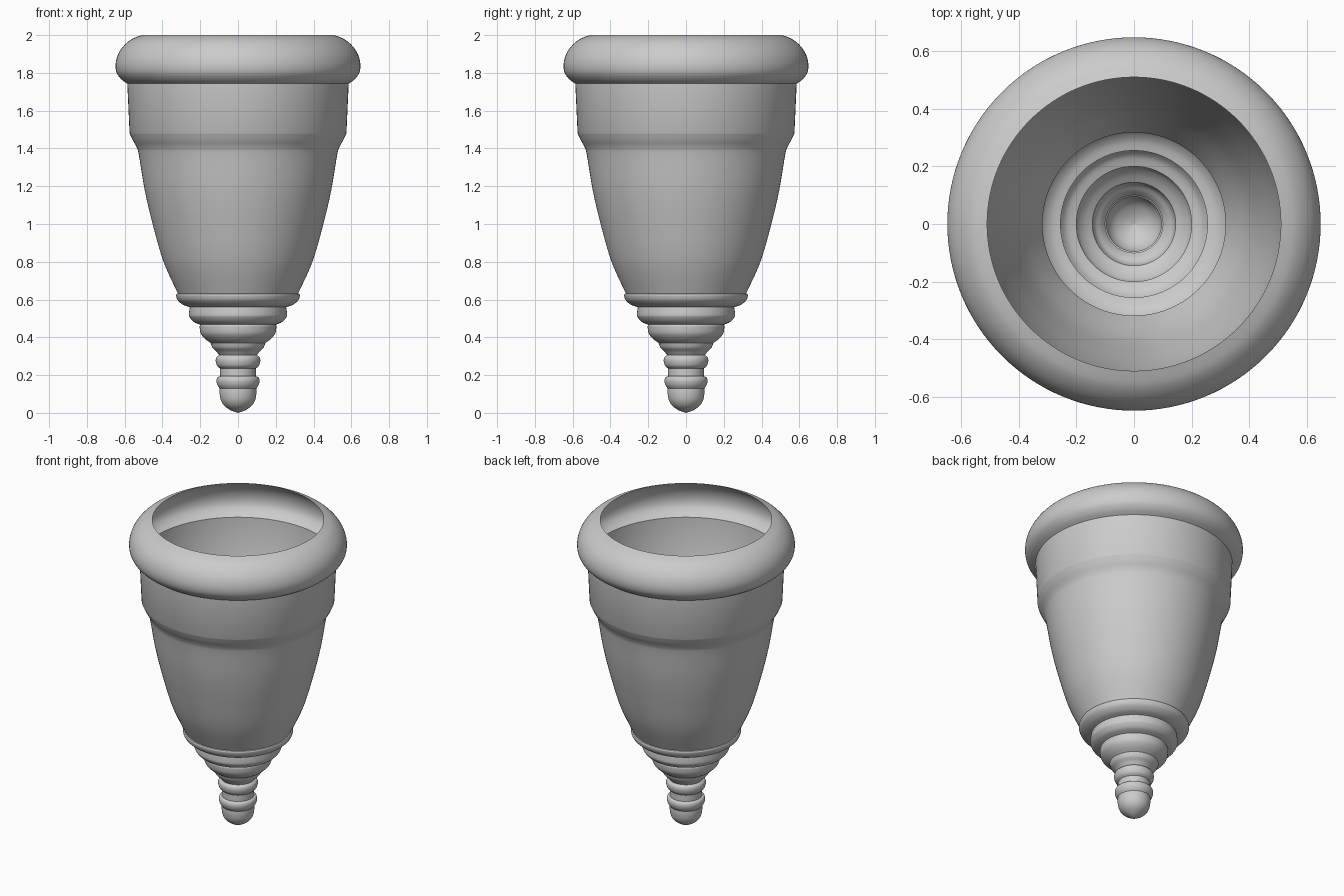
import bpy, bmesh, math

if "Cube" in bpy.data.objects:
    bpy.data.objects.remove(bpy.data.objects["Cube"])

SIDES = 128


def smooth_curve(pts, steps=6):
    """Catmull-Rom curve through (radius, height) points."""
    if len(pts) < 3:
        return list(pts)
    ext = [pts[0]] + list(pts) + [pts[-1]]
    out = []
    for i in range(len(pts) - 1):
        a, b, c, d = ext[i:i + 4]
        for s in range(steps):
            t = s / steps
            out.append(tuple(0.5 * (2 * b[k] + (c[k] - a[k]) * t
                       + (2 * a[k] - 5 * b[k] + 4 * c[k] - d[k]) * t * t
                       + (3 * b[k] - a[k] - 3 * c[k] + d[k]) * t ** 3) for k in (0, 1)))
    return out + [pts[-1]]


def lathe(name, sections):
    """Spin smooth sections (listed bottom to top) around z; corners stay between sections."""
    profile = []
    for sec in sections:
        profile += [p for p in smooth_curve(sec) if not profile or p != profile[-1]]
    bm = bmesh.new()
    rings = []
    for r, z in profile:
        n = 1 if r < 1e-6 else SIDES
        rings.append([bm.verts.new((r * math.cos(2 * math.pi * i / SIDES),
                                    r * math.sin(2 * math.pi * i / SIDES), z)) for i in range(n)])
    for lo, hi in zip(rings, rings[1:]):
        for i in range(SIDES):
            j = (i + 1) % SIDES
            if len(lo) == 1:
                bm.faces.new((lo[0], hi[j], hi[i]))
            else:
                bm.faces.new((lo[i], lo[j], hi[j], hi[i]))
    mesh = bpy.data.meshes.new(name)
    bm.to_mesh(mesh)
    bm.free()
    ob = bpy.data.objects.new(name, mesh)
    bpy.context.collection.objects.link(ob)
    bpy.ops.object.select_all(action='DESELECT')
    ob.select_set(True)
    bpy.context.view_layer.objects.active = ob
    bpy.ops.object.shade_smooth_by_angle(angle=math.radians(35))


# Stem: round tip and two grip beads
lathe("stem", [
    [(0, 0), (0.035, 0.012), (0.07, 0.035), (0.09, 0.065), (0.097, 0.10), (0.097, 0.13)],
    [(0.097, 0.13), (0.109, 0.148), (0.114, 0.17), (0.109, 0.188), (0.095, 0.194)],
    [(0.095, 0.194), (0.095, 0.235)],
    [(0.095, 0.235), (0.111, 0.25), (0.118, 0.275), (0.114, 0.295), (0.10, 0.306)],
])

# Stepped base: stacked rounded rings
lathe("stepped_base", [
    [(0.10, 0.306), (0.115, 0.325), (0.135, 0.345), (0.145, 0.37)],
    [(0.145, 0.37), (0.175, 0.392), (0.197, 0.42), (0.203, 0.455), (0.20, 0.467)],
    [(0.20, 0.467), (0.235, 0.482), (0.257, 0.508), (0.26, 0.525)],
    [(0.26, 0.525), (0.255, 0.56)],
    [(0.255, 0.56), (0.29, 0.572), (0.318, 0.595), (0.328, 0.62), (0.325, 0.63)],
])

# Cup wall: flared bowl, shoulder and upper band (open shell)
lathe("cup_wall", [
    [(0.325, 0.63), (0.318, 0.632)],
    [(0.318, 0.632), (0.394, 0.80), (0.452, 1.0), (0.494, 1.18), (0.524, 1.36),
     (0.536, 1.405), (0.558, 1.445), (0.574, 1.48)],
    [(0.574, 1.48), (0.586, 1.743)],
])

# Rolled rim around the open top
lathe("rim", [
    [(0.586, 1.743), (0.618, 1.766), (0.642, 1.80), (0.648, 1.845), (0.636, 1.895),
     (0.608, 1.94), (0.565, 1.977), (0.51, 2.0)],
])
